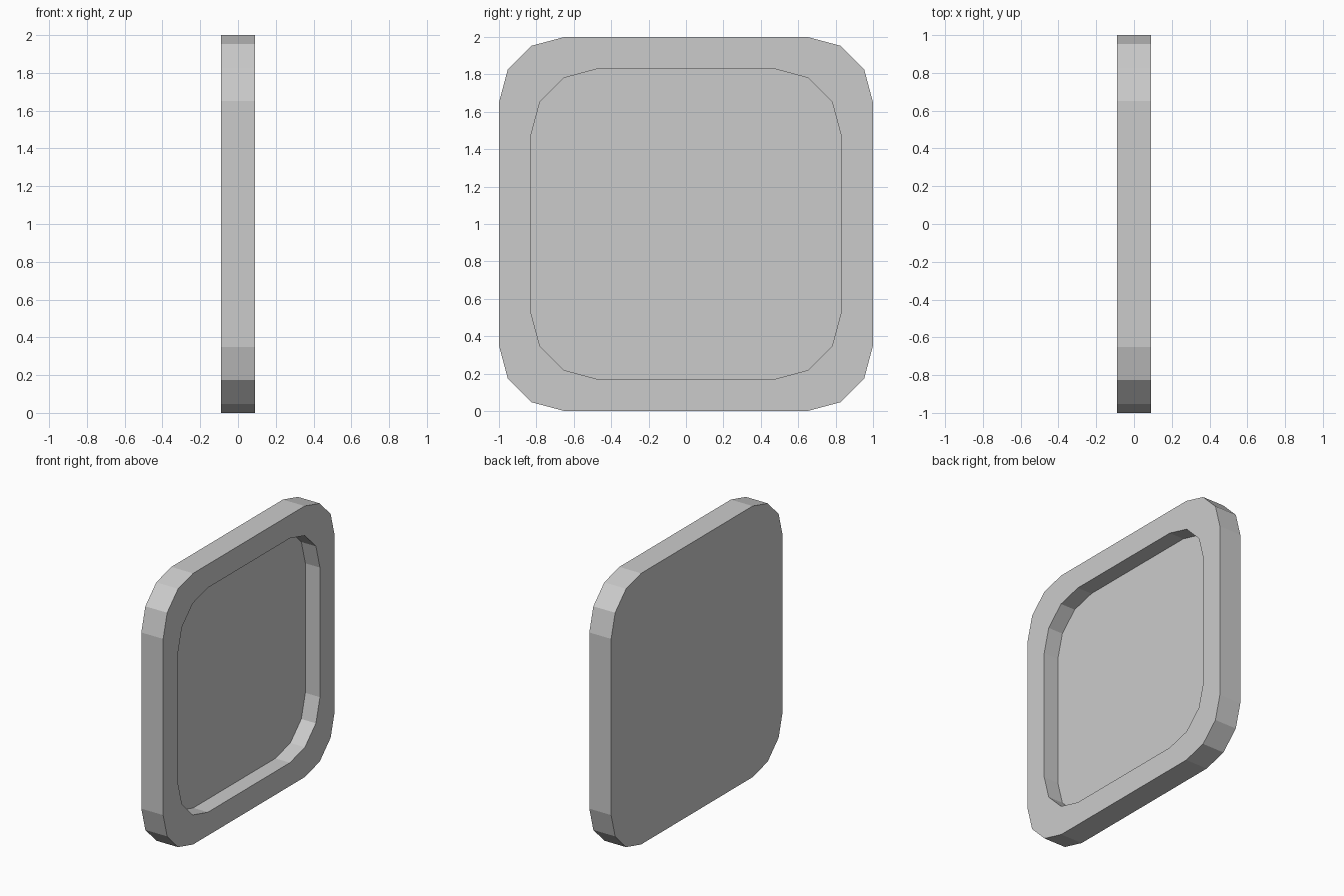
import bpy, bmesh
from math import cos, sin, pi

if "Cube" in bpy.data.objects:
    bpy.data.objects.remove(bpy.data.objects["Cube"])

HALF_T = 0.089      # half thickness along x
FLOOR_X = -0.03     # level of the recessed floor
SEG = 3             # facets per rounded corner


def rounded_loop(bm, half, radius, x):
    """Ring of vertices of a rounded square in the y-z plane, centred on z = 1."""
    ring = []
    c = half - radius
    for q, (sy, sz) in enumerate([(1, 1), (-1, 1), (-1, -1), (1, -1)]):
        for i in range(SEG + 1):
            a = (q + i / SEG) * pi / 2
            ring.append(bm.verts.new((x, sy * c + radius * cos(a),
                                      1 + sz * c + radius * sin(a))))
    return ring


def bridge(bm, a, b):
    n = len(a)
    for i in range(n):
        j = (i + 1) % n
        bm.faces.new((a[i], a[j], b[j], b[i]))


# Rounded tray panel: back face, outer wall, rim, recess wall, recess floor
bm = bmesh.new()
rings = [
    rounded_loop(bm, 1.0, 0.35, -HALF_T),
    rounded_loop(bm, 1.0, 0.35, HALF_T),
    rounded_loop(bm, 0.828, 0.35, HALF_T),
    rounded_loop(bm, 0.828, 0.35, FLOOR_X),
]
for a, b in zip(rings, rings[1:]):
    bridge(bm, a, b)
bm.faces.new(rings[0][::-1])
bm.faces.new(rings[-1])
bmesh.ops.recalc_face_normals(bm, faces=bm.faces[:])

mesh = bpy.data.meshes.new("framed_panel")
bm.to_mesh(mesh)
bm.free()
panel = bpy.data.objects.new("framed_panel", mesh)
bpy.context.collection.objects.link(panel)
